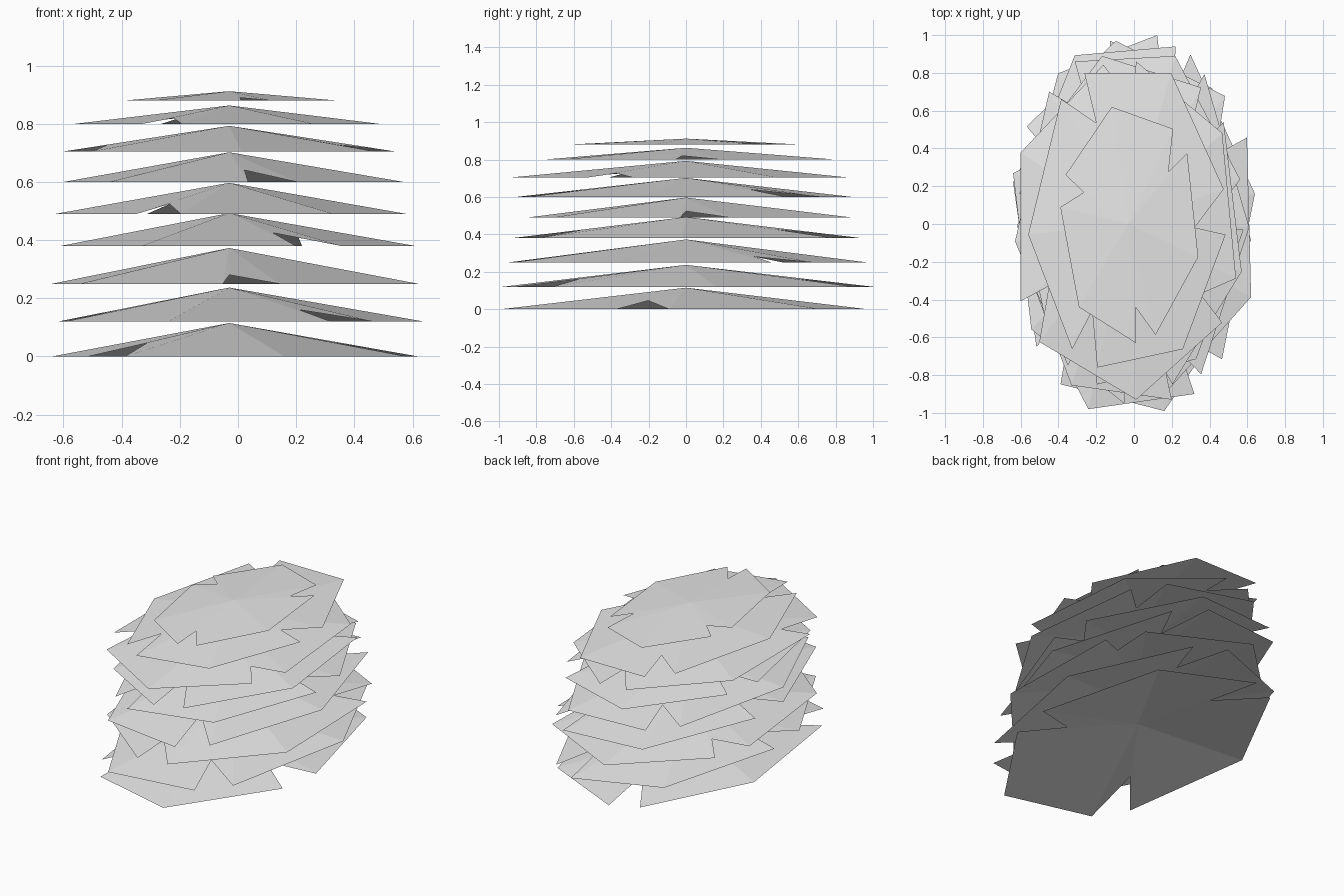
import bpy
from math import sin, cos, radians

cube = bpy.data.objects.get("Cube")
if cube:
    bpy.data.objects.remove(cube, do_unlink=True)

# One pale grey for every tier
grey = bpy.data.materials.new("pale_grey")
grey.use_nodes = True
colour = (0.8, 0.8, 0.8, 1)
grey.diffuse_color = colour
grey.node_tree.nodes["Principled BSDF"].inputs["Base Color"].default_value = colour

APEX_X = -0.03

# Rim of one third of a tier: angle from the notch, and whether it is the notch
RIM = [(-2, False), (0, True), (14, False), (66, False)]


def stretch(value, low, high, start, end):
    """Scale each side of the apex so the rim reaches the given limits."""
    return value * (end / high if value > 0 else start / low)


def add_tier(number, base, top, left, right, front, back, turn, notch):
    """Open, hollow cone with three sharp notches in its rim."""
    rim = []
    for third in range(3):
        for offset, is_notch in RIM:
            angle = radians(turn + third * 120 + offset)
            radius = notch if is_notch else 1
            rim.append((radius * cos(angle), radius * sin(angle), radius))
    xs = [p[0] for p in rim]
    ys = [p[1] for p in rim]
    verts = [(APEX_X, 0, top)]
    for x, y, radius in rim:
        verts.append((
            APEX_X + stretch(x, min(xs), max(xs), left - APEX_X, right - APEX_X),
            stretch(y, min(ys), max(ys), front, back),
            base + (top - base) * (1 - radius)))
    count = len(rim)
    faces = [(0, i + 1, (i + 1) % count + 1) for i in range(count)]
    mesh = bpy.data.meshes.new(f"tier_{number}")
    mesh.from_pydata(verts, [], faces)
    mesh.materials.append(grey)
    obj = bpy.data.objects.new(f"foliage_tier_{number}", mesh)
    bpy.context.collection.objects.link(obj)


# Tiers from bottom to top: base, top, left, right, front, back, turn, notch
TIERS = [
    (0, .115, -.64, .62, -.99, .97, 101, .6),
    (.12, .237, -.62, .64, -.98, 1, 63, .65),
    (.25, .373, -.64, .62, -.95, .97, 30, .75),
    (.38, .493, -.61, .61, -.93, .94, 53, .6),
    (.49, .597, -.63, .58, -.85, .89, 0, .68),
    (.6, .702, -.6, .57, -.91, .89, 38, .6),
    (.705, .793, -.6, .54, -.93, .86, 88, .75),
    (.8, .863, -.56, .485, -.76, .8, -2, .68),
    (.88, .912, -.39, .34, -.63, .62, 38, .7),
]
for number, tier in enumerate(TIERS, 1):
    add_tier(number, *tier)
